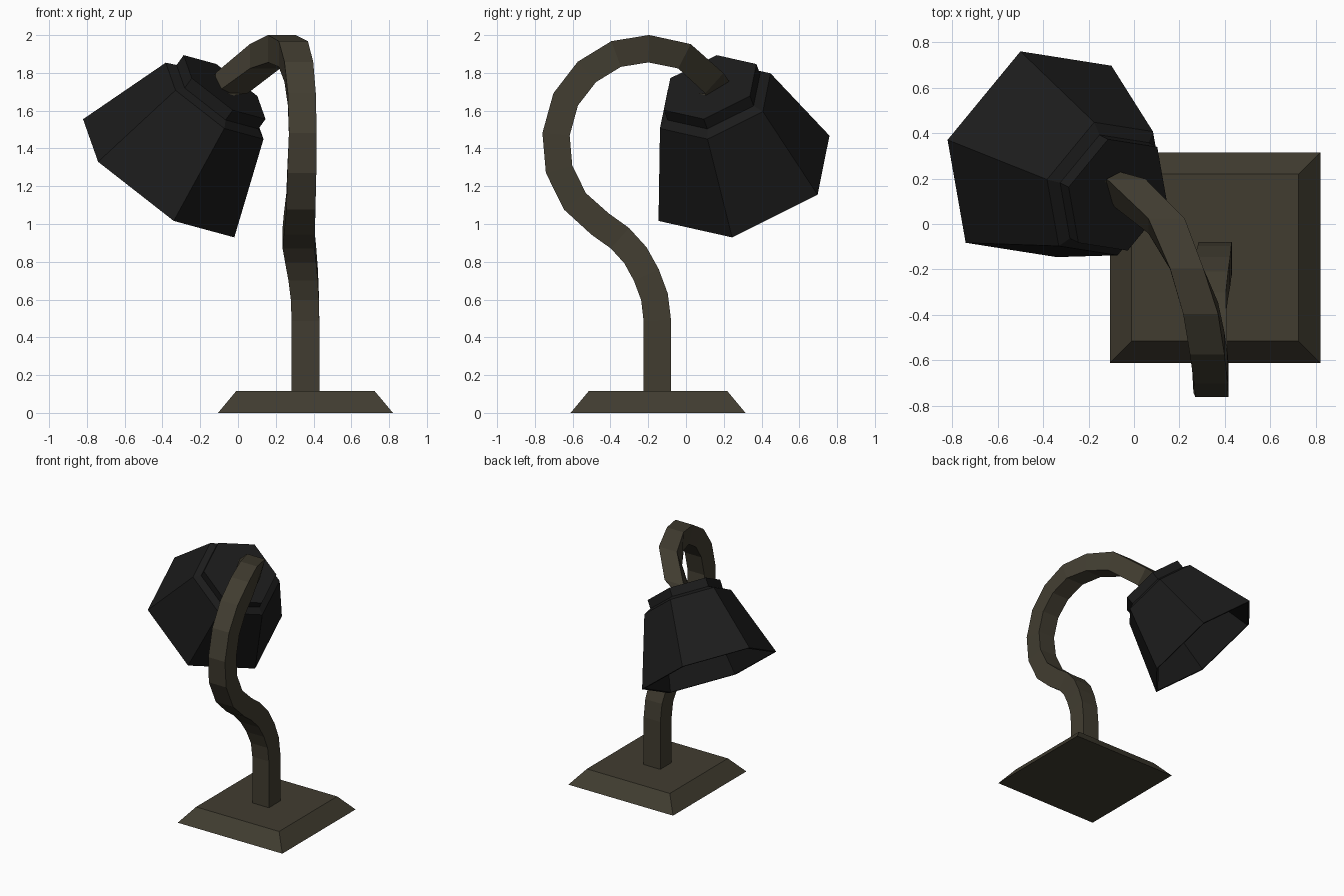
import bpy
import bmesh
from math import cos, sin, pi
from mathutils import Vector

old = bpy.data.objects.get("Cube")
if old:
    bpy.data.objects.remove(old, do_unlink=True)


def material(name, colour):
    mat = bpy.data.materials.new(name)
    mat.use_nodes = True
    mat.diffuse_color = (*colour, 1)
    mat.node_tree.nodes["Principled BSDF"].inputs["Base Color"].default_value = (*colour, 1)
    return mat


bronze = material("dark bronze", (0.053, 0.046, 0.030))
black = material("soft black", (0.0112, 0.0112, 0.0112))


def skin(name, rings, mat):
    """Join equal-sized rings of points with quads and cap both ends."""
    bm = bmesh.new()
    loops = [[bm.verts.new(p) for p in ring] for ring in rings]
    n = len(loops[0])
    for low, high in zip(loops, loops[1:]):
        for i in range(n):
            j = (i + 1) % n
            bm.faces.new((low[i], low[j], high[j], high[i]))
    bm.faces.new(loops[0][::-1])
    bm.faces.new(loops[-1])
    bmesh.ops.recalc_face_normals(bm, faces=bm.faces)
    mesh = bpy.data.meshes.new(name)
    bm.to_mesh(mesh)
    bm.free()
    mesh.materials.append(mat)
    obj = bpy.data.objects.new(name, mesh)
    bpy.context.collection.objects.link(obj)
    return obj


def box_ring(centre, u, v):
    return [centre + u + v, centre - u + v, centre - u - v, centre + u - v]


def hex_ring(centre, u, v, radius):
    return [centre + radius * (u * cos(i * pi / 3) + v * sin(i * pi / 3)) for i in range(6)]


X, Y = Vector((1, 0, 0)), Vector((0, 1, 0))

# Square base with sloping sides
skin("base", [box_ring(Vector((0.357, -0.148, z)), X * half, Y * half)
              for z, half in ((0, 0.463), (0.115, 0.367))], bronze)

# Square gooseneck: x, y, z and half width of each section, kept level in x
sections = (
    (0.357, -0.152, 0.10, 0.0735), (0.357, -0.152, 0.49, 0.0735),
    (0.354, -0.167, 0.615, 0.074), (0.345, -0.21, 0.73, 0.078),
    (0.332, -0.268, 0.835, 0.082), (0.32, -0.35, 0.925, 0.084),
    (0.325, -0.455, 1.0, 0.082), (0.333, -0.588, 1.12, 0.077),
    (0.338, -0.672, 1.29, 0.0765), (0.343, -0.688, 1.475, 0.0735),
    (0.338, -0.637, 1.66, 0.074), (0.322, -0.525, 1.805, 0.076),
    (0.293, -0.37, 1.90, 0.077), (0.232, -0.197, 1.928, 0.0735),
    (0.143, -0.008, 1.888, 0.080), (-0.035, 0.15, 1.745, 0.085))
path = [Vector(s[:3]) for s in sections]
rings = []
for i, point in enumerate(path):
    before = path[max(i - 1, 0)]
    after = path[min(i + 1, len(path) - 1)]
    # Average the two neighbouring directions within the side plane
    tangent = Vector()
    for step in (point - before, after - point):
        tangent += Vector((0, step.y, step.z)).normalized()
    thickness = X.cross(tangent.normalized()) * 0.0725
    rings.append(box_ring(point, X * sections[i][3], thickness))
# Narrow tip turned into the collar
rings.append(box_ring(Vector((-0.085, 0.135, 1.725)),
                      Vector((0.04, 0.032, -0.008)), Vector((-0.015, 0.062, 0.038))))
skin("gooseneck", rings, bronze)

# Tilted hollow six-sided shade: thin lining, rim, outer wall, groove, collar
mouth = Vector((-0.42, 0.307, 1.242))
axis = Vector((0.561, -0.288, 0.776)).normalized()
corner = Vector((-0.40, 0.063, 0.313))
corner = (corner - axis * corner.dot(axis)).normalized()
profile = ((0.605, 0.257), (0.545, 0.257), (0.515, 0.312), (0, 0.492),
           (0, 0.512), (0.528, 0.331), (0.555, 0.277), (0.622, 0.277))
skin("shade", [hex_ring(mouth + axis * h, corner, axis.cross(corner), r)
               for h, r in profile], black)
